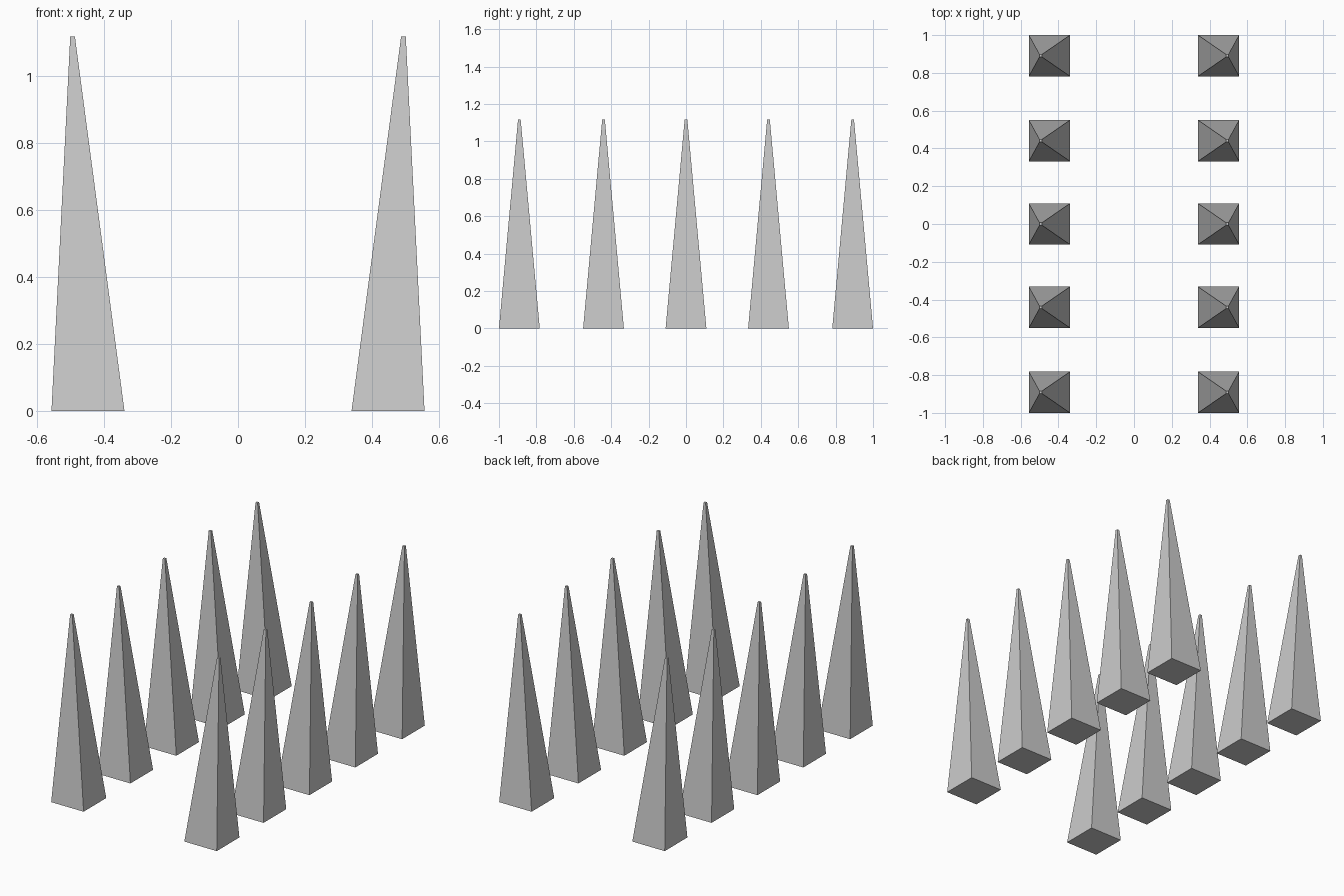
import bpy, bmesh

if "Cube" in bpy.data.objects:
    bpy.data.objects.remove(bpy.data.objects["Cube"])

HEIGHT = 1.118
BASE_X, BASE_HALF = 0.448, 0.109      # base centre and half width
TIP_X, TIP_HALF = 0.494, 0.007        # tip leans outward and is cut flat


def spike(name, side, y):
    """Square spike with its tip shifted towards the outer side."""
    bm = bmesh.new()
    bmesh.ops.create_cube(bm, size=2)
    for v in bm.verts:
        top = v.co.z > 0
        half = TIP_HALF if top else BASE_HALF
        centre = side * (TIP_X if top else BASE_X)
        v.co = (centre + v.co.x * half, y + v.co.y * half, HEIGHT if top else 0)
    mesh = bpy.data.meshes.new(name)
    bm.to_mesh(mesh)
    bm.free()
    bpy.context.collection.objects.link(bpy.data.objects.new(name, mesh))


# Two mirrored rows of five spikes
for side, label in ((-1, "left"), (1, "right")):
    for i, y in enumerate((-0.891, -0.441, 0, 0.441, 0.891), 1):
        spike(f"{label}_spike_{i}", side, y)
